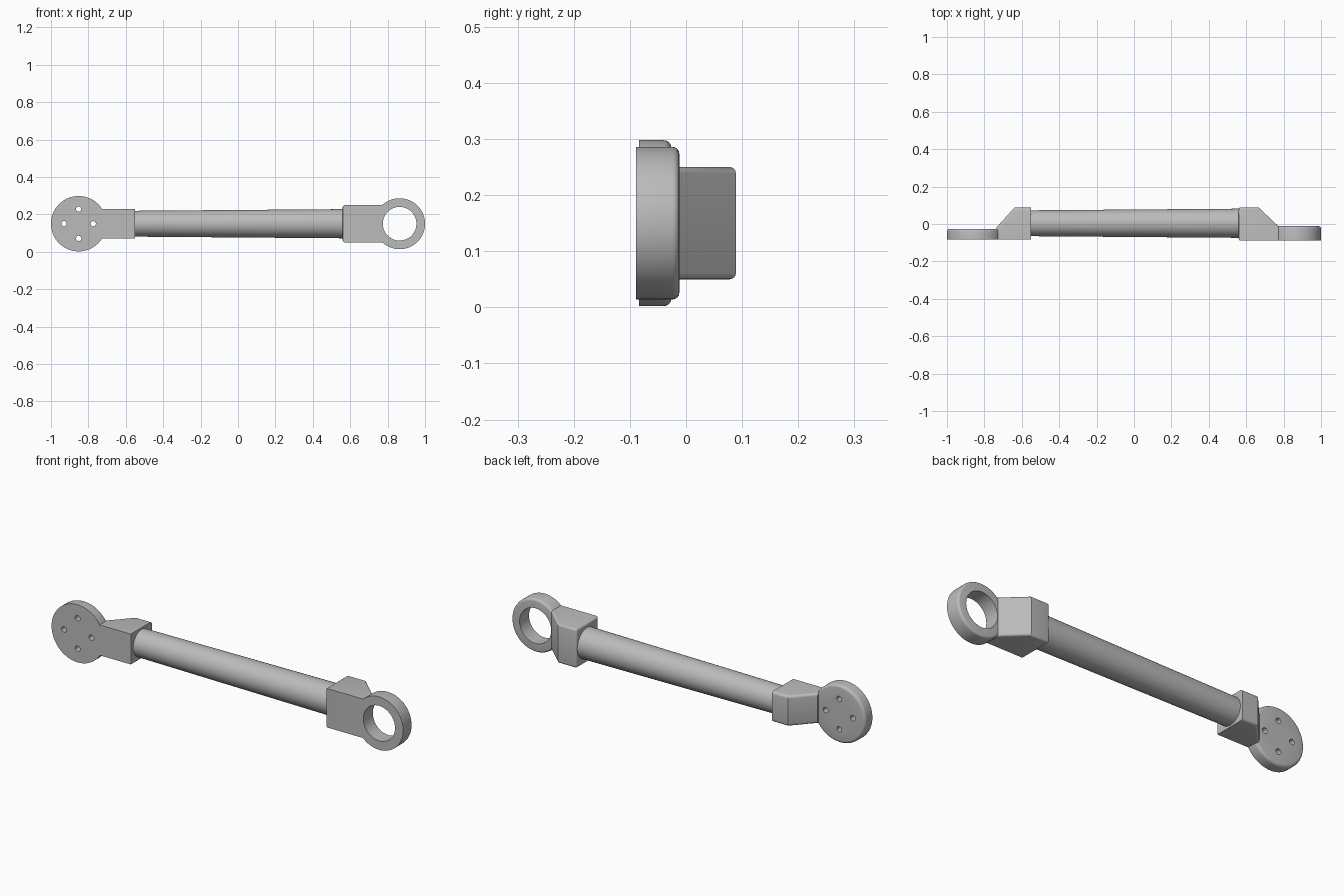
import bpy, bmesh, math
from mathutils import Matrix, Vector

if "Cube" in bpy.data.objects:
    bpy.data.objects.remove(bpy.data.objects["Cube"], do_unlink=True)

MID = 0.15  # height of the rod axis
GREY = (0.5, 0.5, 0.5, 1)
metal = bpy.data.materials.new("grey metal")
metal.use_nodes = True
metal.diffuse_color = GREY
metal.node_tree.nodes["Principled BSDF"].inputs["Base Color"].default_value = GREY


def finish(name, bm):
    bmesh.ops.recalc_face_normals(bm, faces=bm.faces)
    mesh = bpy.data.meshes.new(name)
    bm.to_mesh(mesh)
    bm.free()
    mesh.materials.append(metal)
    obj = bpy.data.objects.new(name, mesh)
    bpy.context.collection.objects.link(obj)
    return obj


def activate(obj):
    bpy.ops.object.select_all(action="DESELECT")
    obj.select_set(True)
    bpy.context.view_layer.objects.active = obj


def smooth(obj):
    activate(obj)
    bpy.ops.object.shade_smooth_by_angle(angle=math.radians(35))


def cylinder(bm, start, end, r1, r2, segments):
    """Cone or cylinder between two points."""
    start, end = Vector(start), Vector(end)
    axis = end - start
    place = Matrix.Translation((start + end) / 2) @ axis.to_track_quat("Z", "Y").to_matrix().to_4x4()
    bmesh.ops.create_cone(bm, cap_ends=True, segments=segments, radius1=r1, radius2=r2,
                          depth=axis.length, matrix=place)


def end_plate(name, x, radius, front, back, rounding, holes):
    """Disc facing the front, rounded on its back rim and drilled through."""
    bm = bmesh.new()
    cylinder(bm, (x, front, MID), (x, back, MID), radius, radius, 96)
    rim = [e for e in bm.edges if all(abs(v.co.y - back) < 1e-4 for v in e.verts)]
    bmesh.ops.bevel(bm, geom=rim, offset=rounding, segments=4, profile=0.5, affect="EDGES")
    plate = finish(name, bm)
    bm = bmesh.new()
    for dx, dz, r in holes:
        cylinder(bm, (x + dx, front - 0.1, MID + dz), (x + dx, back + 0.1, MID + dz), r, r, 64)
    drill = finish(name + "_drill", bm)
    drill.hide_render = True
    cut = plate.modifiers.new("holes", "BOOLEAN")
    cut.operation = "DIFFERENCE"
    cut.solver = "EXACT"
    cut.object = drill
    activate(plate)
    bpy.ops.object.modifier_apply(modifier=cut.name)
    bpy.data.objects.remove(drill, do_unlink=True)
    smooth(plate)


def socket(name, profile, half_height, front, rounding, rod_end=None):
    """Wedge-backed block, rounded along its back edges."""
    bm = bmesh.new()
    base = bm.faces.new([bm.verts.new((x, y, MID - half_height)) for x, y in profile])
    new = bmesh.ops.extrude_face_region(bm, geom=[base])["geom"]
    verts = [v for v in new if isinstance(v, bmesh.types.BMVert)]
    bmesh.ops.translate(bm, verts=verts, vec=(0, 0, 2 * half_height))

    def rounded(edge):
        a, b = (v.co for v in edge.verts)
        if rod_end is not None and abs(a.x - rod_end) + abs(b.x - rod_end) < 1e-4:
            return True
        on_front = abs(a.y - front) + abs(b.y - front) < 1e-4
        along_back = abs(a.z - b.z) < 1e-4 and abs(a.x - b.x) > 1e-4
        return along_back and not on_front

    bmesh.ops.bevel(bm, geom=[e for e in bm.edges if rounded(e)], offset=rounding,
                    segments=4, profile=0.5, affect="EDGES")
    smooth(finish(name, bm))


# Mounting disc with four bolt holes
s = 0.078
end_plate("mounting_disc", -0.852, 0.148, -0.084, -0.026, 0.014,
          [(s, 0, 0.014), (-s, 0, 0.014), (0, s, 0.014), (0, -s, 0.014)])

# Ring with one large bore
end_plate("eye_ring", 0.864, 0.136, -0.089, -0.012, 0.012, [(0, 0, 0.09)])

# Sockets joining the rod to the end plates
socket("disc_socket", [(-0.735, -0.084), (-0.55, -0.084), (-0.55, 0.087), (-0.64, 0.087),
                       (-0.735, -0.018)], 0.078, -0.084, 0.014)
socket("ring_socket", [(0.56, -0.089), (0.772, -0.089), (0.772, -0.012), (0.665, 0.089),
                       (0.56, 0.089)], 0.1, -0.089, 0.011, rod_end=0.56)

# Slightly tapered rod
bm = bmesh.new()
cylinder(bm, (-0.57, 0.004, MID), (0.58, 0.004, MID), 0.069, 0.078, 64)
smooth(finish("rod", bm))
